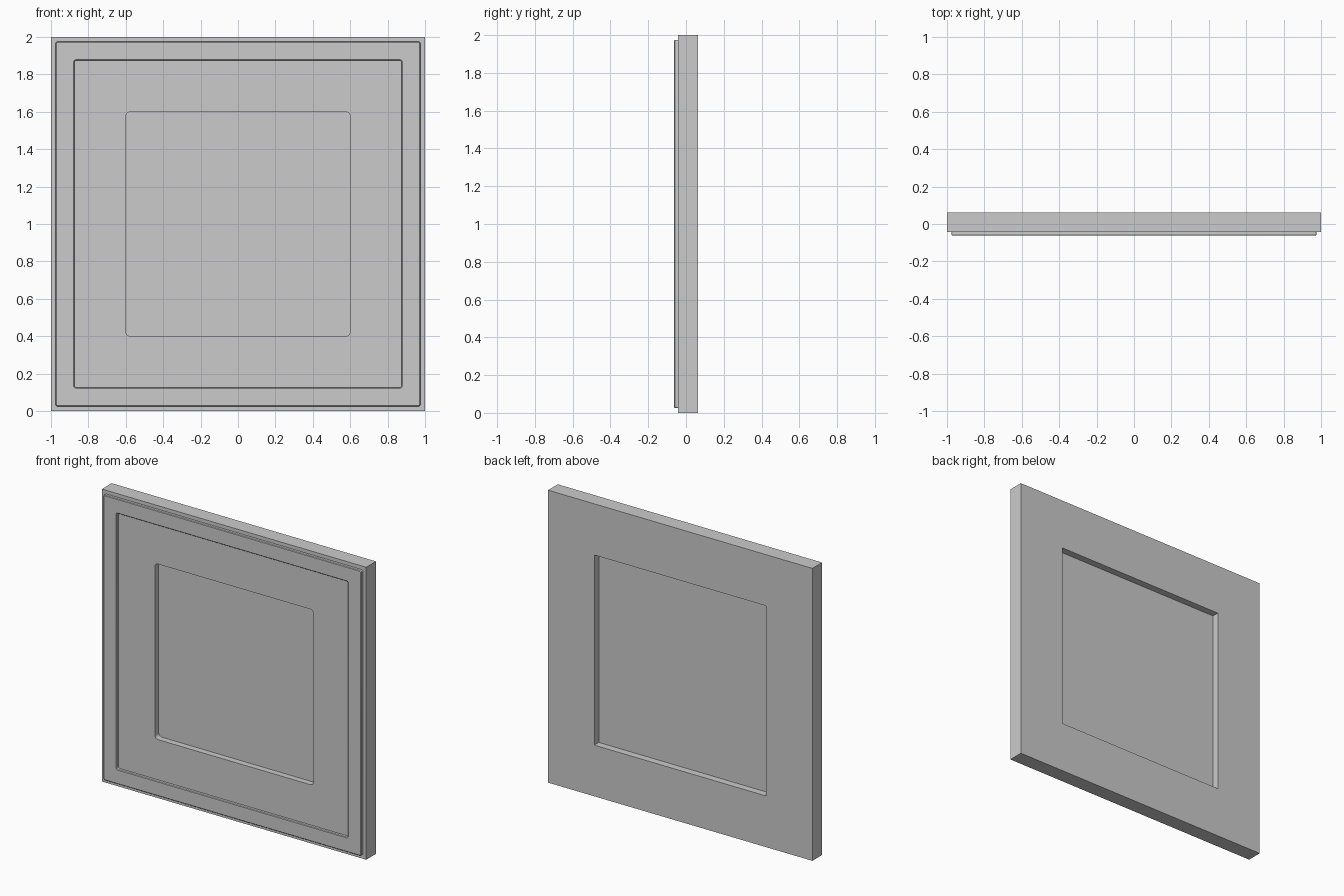
import bpy, bmesh, math

if "Cube" in bpy.data.objects:
    bpy.data.objects.remove(bpy.data.objects["Cube"])

SEG = 5   # segments per rounded corner


def square(half, radius, y):
    """Points of a rounded square centred on z = 1, in the plane y."""
    pts = []
    c = half - radius
    for k, (sx, sz) in enumerate([(1, 1), (-1, 1), (-1, -1), (1, -1)]):
        for i in range(SEG + 1):
            a = math.pi / 2 * (k + i / SEG)
            pts.append((sx * c + radius * math.cos(a), y,
                        1 + sz * c + radius * math.sin(a)))
    return pts


def moulding(name, profile, closed=True):
    """Loft rounded squares; a closed profile makes a ring, otherwise a capped slab."""
    bm = bmesh.new()
    loops = [[bm.verts.new(p) for p in square(*s)] for s in profile]
    n = len(loops[0])
    pairs = list(zip(loops, loops[1:]))
    if closed:
        pairs.append((loops[-1], loops[0]))
    else:
        bm.faces.new(loops[0])
        bm.faces.new(loops[-1])
    for a, b in pairs:
        for i in range(n):
            j = (i + 1) % n
            bm.faces.new((a[i], a[j], b[j], b[i]))
    bmesh.ops.remove_doubles(bm, verts=bm.verts[:], dist=1e-5)
    bmesh.ops.recalc_face_normals(bm, faces=bm.faces[:])
    me = bpy.data.meshes.new(name)
    bm.to_mesh(me)
    bm.free()
    ob = bpy.data.objects.new(name, me)
    bpy.context.collection.objects.link(ob)
    bpy.ops.object.select_all(action='DESELECT')
    ob.select_set(True)
    bpy.context.view_layer.objects.active = ob
    bpy.ops.object.shade_smooth_by_angle(angle=math.radians(30))
    return ob


FRONT, BACK = -0.0425, 0.0625

# Main frame: rounded opening in front, wider square rebate behind
moulding("frame", [
    (1.0, 0, FRONT), (1.0, 0, BACK), (0.65, 0, BACK),
    (0.65, 0, 0.0), (0.6, 0.025, 0.0), (0.6, 0.025, FRONT)])

# Raised trim band on the front, with fine chamfers
b = 0.004
moulding("front_trim", [
    (0.975, 0.01, FRONT), (0.975, 0.01, -0.0625 + b), (0.975 - b, 0.008, -0.0625),
    (0.875 + b, 0.014, -0.0625), (0.875, 0.012, -0.0625 + b), (0.875, 0.012, FRONT)])

# Thin centre panel sitting in the rebate
moulding("centre_panel", [(0.65, 0, 0.0), (0.65, 0, 0.014)], closed=False)
